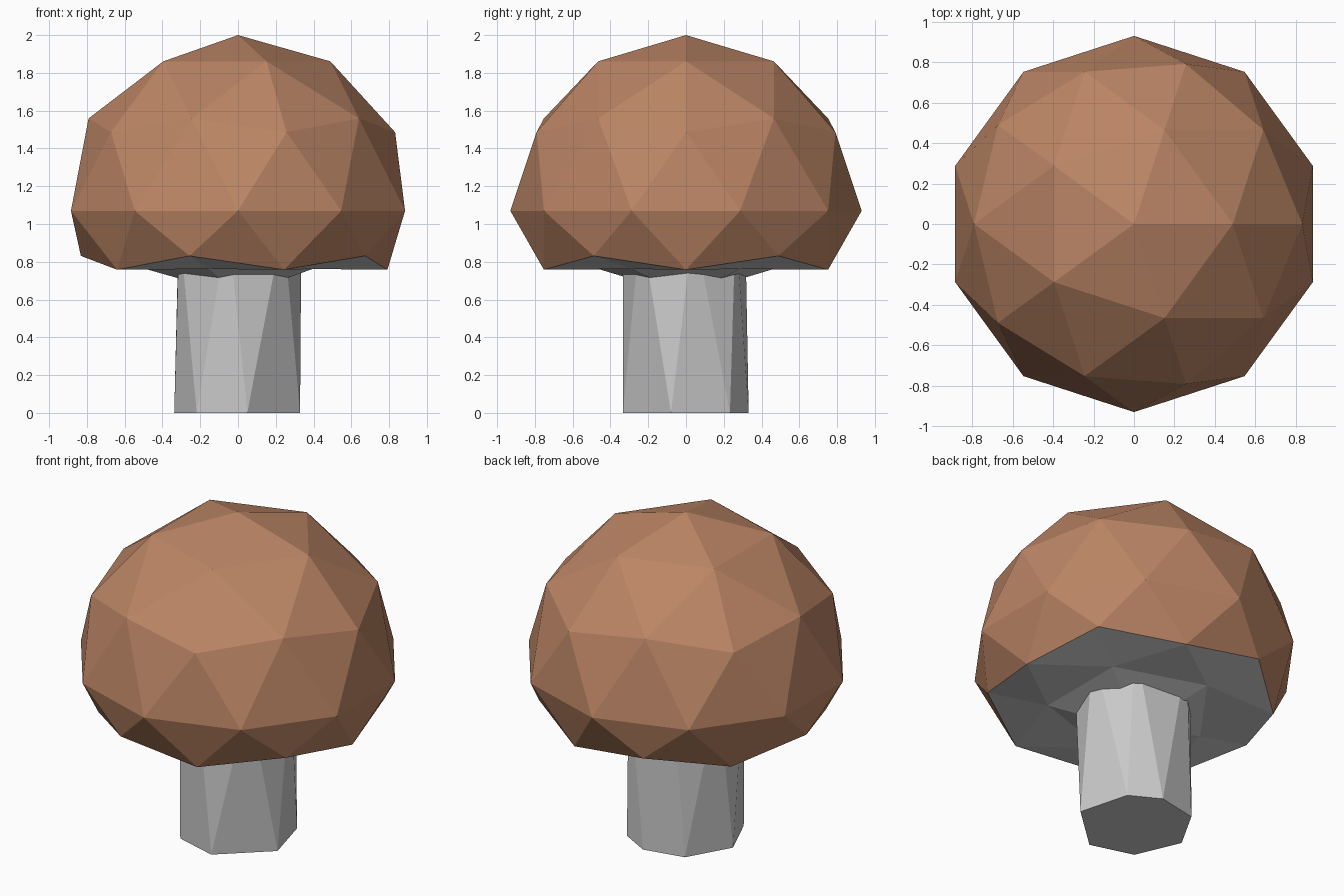
import bpy, bmesh
from math import radians, sin, cos

if "Cube" in bpy.data.objects:
    bpy.data.objects.remove(bpy.data.objects["Cube"])

R, CZ = 0.93, 1.07  # cap radius and centre height


def add_object(name, bm, mat=None):
    mesh = bpy.data.meshes.new(name)
    bm.to_mesh(mesh)
    bm.free()
    if mat:
        mesh.materials.append(mat)
    obj = bpy.data.objects.new(name, mesh)
    bpy.context.collection.objects.link(obj)
    return obj


def cap_half(name, underside, mat=None):
    """Icosphere with its underside pushed up; keeps either the dome or the underside."""
    bm = bmesh.new()
    bmesh.ops.create_icosphere(bm, subdivisions=2, radius=R)
    drop = [f for f in bm.faces if all(v.co.z < -0.4 * R for v in f.verts) != underside]
    bmesh.ops.delete(bm, geom=drop, context='FACES')
    for v in bm.verts:
        if v.co.z < -0.7 * R:
            v.co.z += 0.483      # inner underside, nearly flat
        elif v.co.z < -0.3 * R:
            v.co.z += 0.177      # zigzag rim
        v.co.z += CZ
    return add_object(name, bm, mat)


brown = bpy.data.materials.new("cap_brown")
brown.diffuse_color = (0.50, 0.235, 0.13, 1)
brown.use_nodes = True
brown.node_tree.nodes["Principled BSDF"].inputs["Base Color"].default_value = brown.diffuse_color

# Cap dome and grey underside
cap_half("cap", False, brown)
cap_half("cap_underside", True)

# Stem: uneven seven-sided column, rings offset so the sides are triangles
low = [-81.6, -13.6, 43.5, 79, 124, 177, 229.7]
high = [-45, 7, 51, 112, 158, 203, 261]


def ring(bm, angles, z, r=0.338):
    return [bm.verts.new((r * cos(radians(a)), r * sin(radians(a)), z)) for a in angles]


bm = bmesh.new()
a, b = ring(bm, low, 0), ring(bm, high, 1.0)
for i in range(7):
    j = (i + 1) % 7
    bm.faces.new((a[i], a[j], b[i]))
    bm.faces.new((a[j], b[j], b[i]))
bm.faces.new(a[::-1])
bm.faces.new(b)
add_object("stem", bm)
